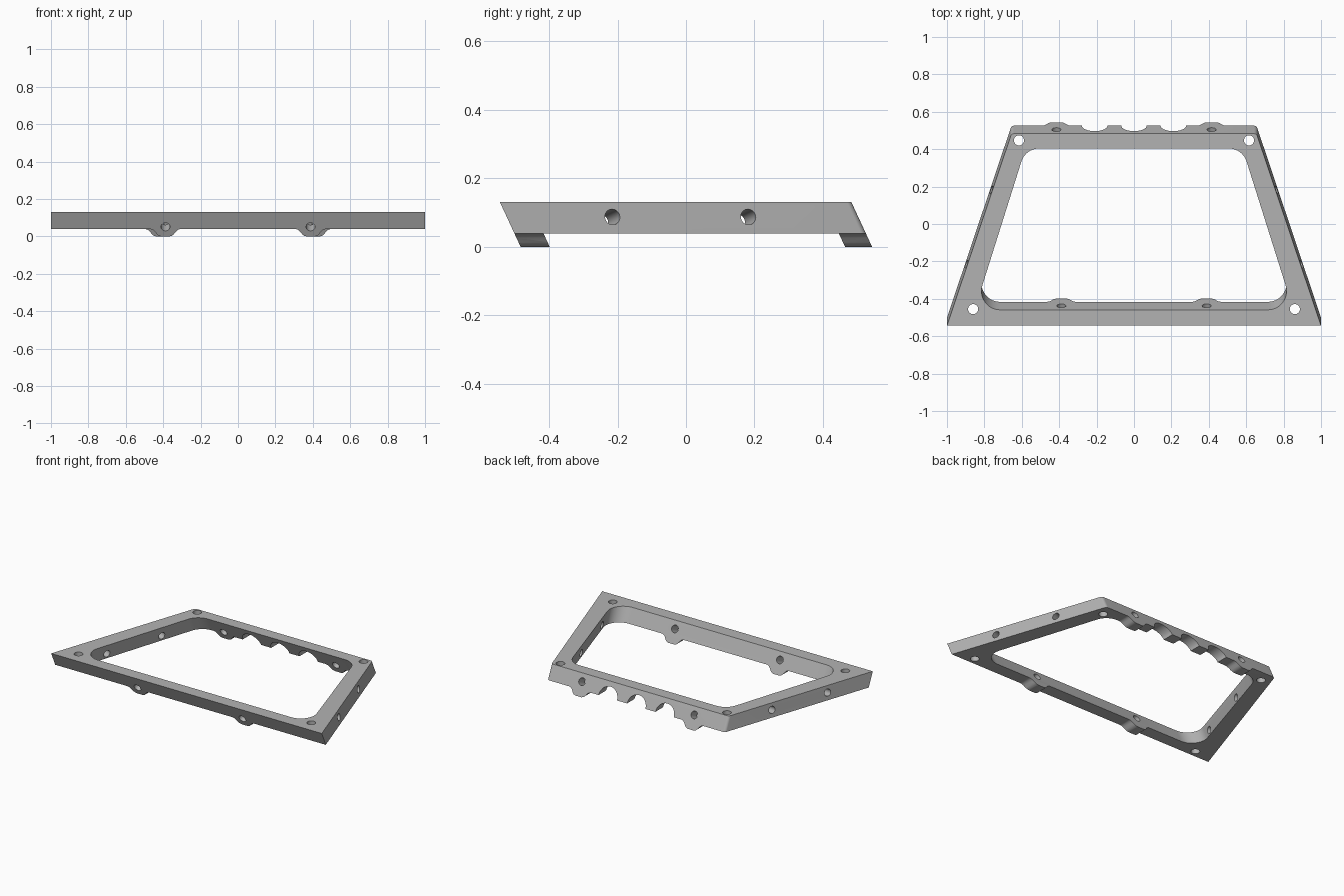
import bpy, bmesh, math
from mathutils import Vector

if "Cube" in bpy.data.objects:
    bpy.data.objects.remove(bpy.data.objects["Cube"])

TOP, BASE, LEAN = 0.131, 0.039, 0.463      # bar top, bar underside, y drift per unit of drop

grey = bpy.data.materials.new("plain grey")
grey.diffuse_color = (0.45, 0.45, 0.45, 1)
grey.use_nodes = True
grey.node_tree.nodes["Principled BSDF"].inputs["Base Color"].default_value = grey.diffuse_color


def fillet(corners, steps=10):
    """Round the corners (x, y, radius) of a convex polygon."""
    out = []
    for i, (x, y, r) in enumerate(corners):
        p = Vector((x, y))
        a = (Vector(corners[i - 1][:2]) - p).normalized()
        b = (Vector(corners[(i + 1) % len(corners)][:2]) - p).normalized()
        if r == 0:
            out.append(p)
            continue
        half = a.angle(b) / 2
        centre = p + (a + b).normalized() * r / math.sin(half)
        start = p + a * r / math.tan(half) - centre
        end = p + b * r / math.tan(half) - centre
        for k in range(steps + 1):
            t = k / steps
            sweep = math.pi - 2 * half
            v = start * math.sin((1 - t) * sweep) + end * math.sin(t * sweep)
            out.append(centre + v / math.sin(sweep))
    return out


def loft(name, lower, upper):
    """Solid between two matching point loops."""
    bm = bmesh.new()
    a = [bm.verts.new(p) for p in lower]
    b = [bm.verts.new(p) for p in upper]
    bm.faces.new(a[::-1])
    bm.faces.new(b)
    n = len(a)
    for i in range(n):
        j = (i + 1) % n
        bm.faces.new((a[i], a[j], b[j], b[i]))
    bmesh.ops.recalc_face_normals(bm, faces=bm.faces)
    mesh = bpy.data.meshes.new(name)
    bm.to_mesh(mesh)
    bm.free()
    mesh.materials.append(grey)
    ob = bpy.data.objects.new(name, mesh)
    bpy.context.collection.objects.link(ob)
    return ob


def leaning_prism(name, outline, z0, z1):
    """Plan outline (given at bar-top height) extruded along the lean."""
    rings = [[(p.x, p.y + (TOP - z) * LEAN, z) for p in outline] for z in (z0, z1)]
    return loft(name, *rings)


def leaning_strip(name, profile, y0, y1):
    """x-z profile extruded along y between two leaning planes."""
    rings = [[(x, y + (TOP - z) * LEAN, z) for x, z in profile] for y in (y0, y1)]
    return loft(name, *rings)


def drill(name, centre, axis, radius, length):
    axis = Vector(axis).normalized()
    u = axis.orthogonal().normalized()
    v = axis.cross(u)
    ring = [u * math.cos(t) * radius + v * math.sin(t) * radius
            for t in (2 * math.pi * i / 32 for i in range(32))]
    c = Vector(centre)
    return loft(name, [c + p - axis * length / 2 for p in ring],
                [c + p + axis * length / 2 for p in ring])


def combine(ob, tool, operation):
    m = ob.modifiers.new(tool.name, 'BOOLEAN')
    m.operation, m.object, m.solver = operation, tool, 'EXACT'
    tool.hide_render = True
    tool.hide_viewport = True


# Leaning trapezoid plate
frame = leaning_prism("frame", fillet([(-1, -0.544, 0), (1, -0.544, 0),
                                       (0.655, 0.483, 0.02), (-0.655, 0.483, 0.02)]), BASE, TOP)

# Rounded bosses hanging below the front and rear bars
bump = [(-0.078, 0), (-0.066, 0.004), (-0.056, 0.013), (-0.046, 0.026), (-0.036, 0.035), (-0.022, 0.039)]
bump += [(-x, d) for x, d in bump[::-1]]
for row, cx, y0, y1 in (("front", 0.388, -0.544, -0.459), ("rear", 0.415, 0.404, 0.483)):
    for side in (-1, 1):
        shape = [(side * cx + x, BASE - d) for x, d in bump]
        shape += [(side * cx + 0.078, BASE + 0.02), (side * cx - 0.078, BASE + 0.02)]
        combine(frame, leaning_strip(f"{row}_boss_{side}", shape, y0, y1), 'UNION')

# Central opening with rounded corners
opening = leaning_prism("opening", fillet([(-0.852, -0.459, 0.1), (0.852, -0.459, 0.1),
                                           (0.58, 0.404, 0.1), (-0.58, 0.404, 0.1)]), -0.1, 0.25)
combine(frame, opening, 'DIFFERENCE')

# Finger scallops under the rear bar
for i in (-1, 0, 1):
    arch = [(0.21 * i + 0.068 * math.cos(t), BASE + 0.063 * math.sin(t))
            for t in (math.pi * k / 16 for k in range(17))]
    arch += [(0.21 * i - 0.068, -0.05), (0.21 * i + 0.068, -0.05)]
    combine(frame, leaning_strip(f"scallop_{i}", arch, 0.36, 0.55), 'DIFFERENCE')

for s in (-1, 1):
    # Vertical corner holes
    for cx, cy in ((0.86, -0.455), (0.615, 0.447)):
        combine(frame, drill(f"corner_hole_{cx}_{s}", (s * cx, cy, 0.08), (0, 0, 1), 0.027, 0.4), 'DIFFERENCE')
    # Holes square to the leaning front and rear bars
    for cx, cy in ((0.388, -0.467), (0.415, 0.475)):
        combine(frame, drill(f"bar_hole_{cx}_{s}", (s * cx, cy, 0.07), (0, 1, LEAN), 0.024, 0.22), 'DIFFERENCE')
    # Holes square to the slanted sides
    for cy in (-0.215, 0.182):
        x = 1 - (cy - (TOP - 0.087) * LEAN + 0.544) * 0.336
        combine(frame, drill(f"side_hole_{cy}_{s}", (s * x, cy, 0.087),
                             (s, 0.336, 0.336 * LEAN), 0.023, 0.4), 'DIFFERENCE')

# Bake the cuts, drop the tools, smooth the curved walls
bpy.context.view_layer.update()
baked = bpy.data.meshes.new_from_object(frame.evaluated_get(bpy.context.evaluated_depsgraph_get()))
frame.modifiers.clear()
frame.data = baked
for ob in list(bpy.data.objects):
    if ob != frame:
        bpy.data.objects.remove(ob)
bpy.context.view_layer.objects.active = frame
frame.select_set(True)
bpy.ops.object.shade_smooth_by_angle(angle=math.radians(30))
